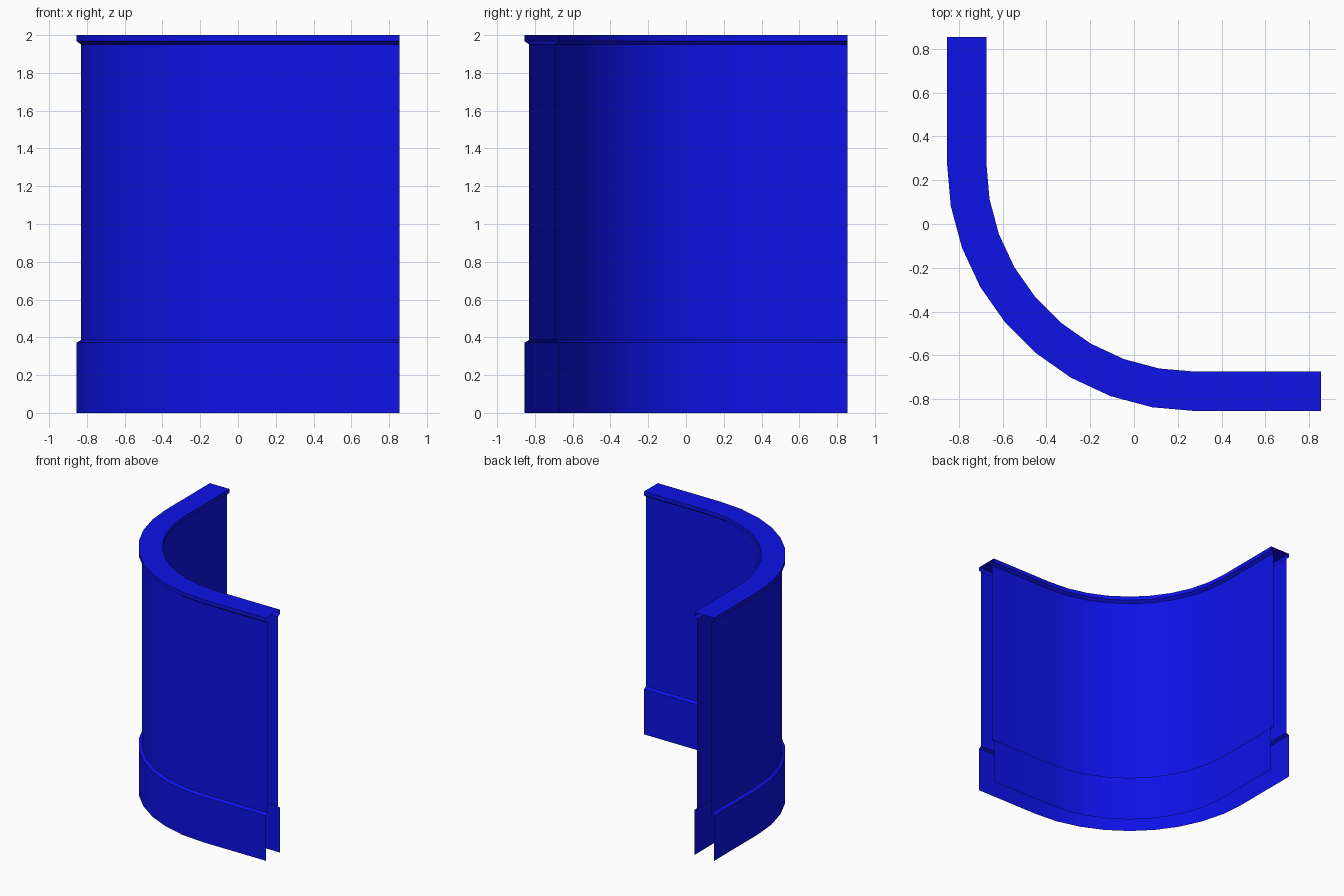
import bpy, math

if "Cube" in bpy.data.objects:
    bpy.data.objects.remove(bpy.data.objects["Cube"])

C = 0.28        # centre of the bend, in x and y
END = 0.855     # where both straight runs stop
R = 1.045       # radius of the wall centre line
STEPS = 9       # facets in the quarter bend
WALL, TRIM = 0.065, 0.09   # half thickness of wall and of its trims

blue = bpy.data.materials.new("blue_paint")
blue.diffuse_color = (0.004, 0.006, 0.8, 1)
blue.use_nodes = True
blue.node_tree.nodes["Principled BSDF"].inputs["Base Color"].default_value = blue.diffuse_color


def path(offset):
    """Plan line of the curved wall at an offset from its centre line."""
    r = R + offset
    pts = [(C - r, END)]
    for i in range(STEPS + 1):
        a = math.pi + math.pi / 2 * i / STEPS
        pts.append((C + r * math.cos(a), C + r * math.sin(a)))
    return pts + [(END, C - r)]


def sweep(name, profiles):
    """Sweep open (offset, z) profiles along the plan line."""
    verts, faces = [], []
    for prof in profiles:
        base, n = len(verts), STEPS + 3
        for d, z in prof:
            verts += [(x, y, z) for x, y in path(d)]
        for j in range(len(prof) - 1):
            for i in range(n - 1):
                a = base + j * n + i
                faces.append((a, a + 1, a + n + 1, a + n))
    mesh = bpy.data.meshes.new(name)
    mesh.from_pydata(verts, [], faces)
    mesh.materials.append(blue)
    ob = bpy.data.objects.new(name, mesh)
    bpy.context.collection.objects.link(ob)
    bpy.ops.object.select_all(action='DESELECT')
    ob.select_set(True)
    bpy.context.view_layer.objects.active = ob
    bpy.ops.object.shade_smooth_by_angle(angle=math.radians(25))
    return ob


def both_sides(prof):
    """Outer profile plus its mirrored inner twin, facing the other way."""
    return [prof, [(-d, z) for d, z in reversed(prof)]]


# Skirting boards with a small chamfer on top
sweep("skirting", both_sides([(TRIM, 0), (TRIM, 0.372), (WALL, 0.386)]))

# Plain wall faces
sweep("wall_panels", both_sides([(WALL, 0.386), (WALL, 1.95)]))

# Top trim running over the wall from one side to the other
half = [(WALL, 1.95), (TRIM, 1.968), (TRIM, 2.0), (WALL, 2.0)]
sweep("top_trim", [half + [(-d, z) for d, z in reversed(half)]])
